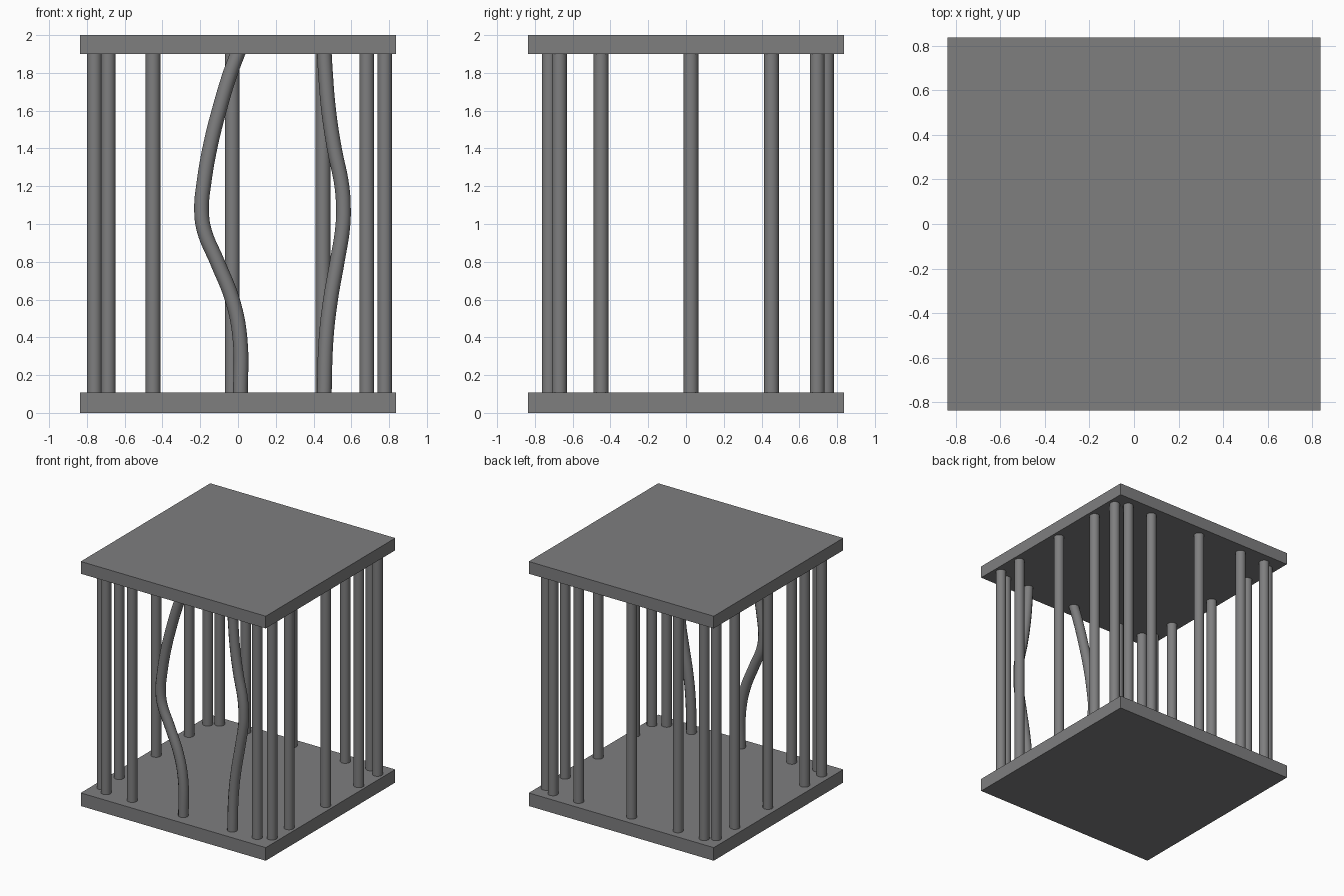
import bpy, math

if "Cube" in bpy.data.objects:
    bpy.data.objects.remove(bpy.data.objects["Cube"])

iron = bpy.data.materials.new("dark grey iron")
iron.diffuse_color = (0.21, 0.21, 0.213, 1)
iron.use_nodes = True
iron.node_tree.nodes["Principled BSDF"].inputs["Base Color"].default_value = iron.diffuse_color

HALF = 0.837           # half width of the plates
LOW, HIGH = 0.107, 1.9  # inner faces of the plates
R = 0.039              # bar radius


def plate(name, z0, z1):
    bpy.ops.mesh.primitive_cube_add(size=1, location=(0, 0, (z0 + z1) / 2))
    ob = bpy.context.object
    ob.name = name
    ob.scale = (2 * HALF, 2 * HALF, z1 - z0)
    bpy.ops.object.transform_apply(location=False, rotation=False, scale=True)
    ob.data.materials.append(iron)


def bar(name, x, y):
    z0, z1 = LOW - 0.02, HIGH + 0.02
    bpy.ops.mesh.primitive_cylinder_add(vertices=24, radius=R, depth=z1 - z0,
                                        location=(x, y, (z0 + z1) / 2))
    ob = bpy.context.object
    ob.name = name
    ob.data.materials.append(iron)
    bpy.ops.object.shade_smooth_by_angle(angle=math.radians(40))


def bent_bar(name, y, path):
    cu = bpy.data.curves.new(name, 'CURVE')
    cu.dimensions = '3D'
    cu.bevel_depth = R
    cu.bevel_resolution = 4
    cu.resolution_u = 6
    cu.use_fill_caps = True
    sp = cu.splines.new('BEZIER')
    sp.bezier_points.add(len(path) - 1)
    for p, (x, z) in zip(sp.bezier_points, path):
        p.co = (x, y, z)
        p.handle_left_type = p.handle_right_type = 'AUTO'
    ob = bpy.data.objects.new(name, cu)
    bpy.context.collection.objects.link(ob)
    bpy.ops.object.select_all(action='DESELECT')
    ob.select_set(True)
    bpy.context.view_layer.objects.active = ob
    bpy.ops.object.convert(target='MESH')
    ob = bpy.context.object
    ob.data.materials.clear()
    ob.data.materials.append(iron)
    bpy.ops.object.shade_smooth_by_angle(angle=math.radians(40))


# Floor and roof plates
plate("floor_plate", 0, LOW)
plate("roof_plate", HIGH, 2)

# Straight bars on the four sides
for i, x in enumerate((-0.687, -0.45, 0.682)):
    bar(f"front_bar_{i + 1}", x, -0.724)
for i, x in enumerate((-0.687, -0.45, -0.03, 0.45, 0.682)):
    bar(f"back_bar_{i + 1}", x, 0.744)
for side, x in (("left", -0.76), ("right", 0.777)):
    for i, y in enumerate((-0.67, -0.45, 0.026, 0.453, 0.695)):
        bar(f"{side}_bar_{i + 1}", x, y)

# Two front bars bent apart
bent_bar("bent_bar_left", -0.724, [
    (0.013, 0.08), (0.01, 0.4), (-0.03, 0.6), (-0.11, 0.8), (-0.18, 0.97),
    (-0.193, 1.08), (-0.18, 1.22), (-0.145, 1.42), (-0.1, 1.6), (-0.04, 1.8), (0.005, 1.92)])
bent_bar("bent_bar_right", -0.724, [
    (0.456, 0.08), (0.467, 0.4), (0.49, 0.6), (0.525, 0.8), (0.554, 0.98),
    (0.558, 1.08), (0.55, 1.2), (0.51, 1.4), (0.48, 1.6), (0.463, 1.8), (0.456, 1.92)])
